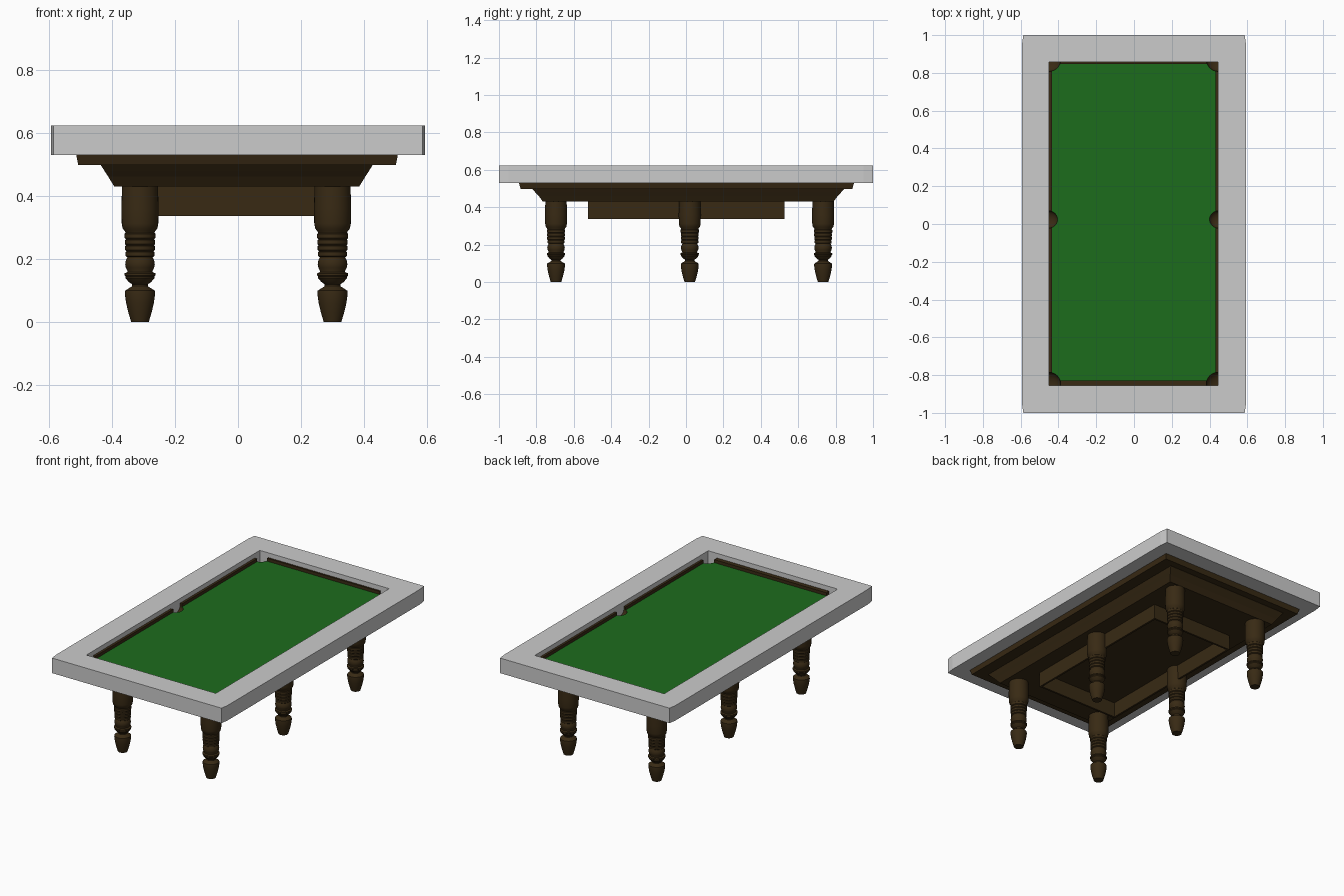
import bpy, bmesh, math
from mathutils import Vector

if "Cube" in bpy.data.objects:
    bpy.data.objects.remove(bpy.data.objects["Cube"])


def material(name, rgb):
    m = bpy.data.materials.new(name)
    m.diffuse_color = (*rgb, 1)
    m.use_nodes = True
    m.node_tree.nodes["Principled BSDF"].inputs["Base Color"].default_value = m.diffuse_color
    return m


WOOD = material("dark_wood", (0.040, 0.023, 0.007))
CLOTH = material("green_cloth", (0.012, 0.15, 0.012))


def finish(name, bm, mat=None):
    bmesh.ops.recalc_face_normals(bm, faces=bm.faces)
    me = bpy.data.meshes.new(name)
    bm.to_mesh(me)
    bm.free()
    ob = bpy.data.objects.new(name, me)
    bpy.context.collection.objects.link(ob)
    if mat:
        me.materials.append(mat)
    return ob


def rect(x0, x1, y0, y1):
    return [(x0, y0), (x1, y0), (x1, y1), (x0, y1)]


def loft(name, loops, mat=None, closed=False):
    """Skin equal-length (outline, z) loops; closed joins last to first, else ends are capped."""
    bm = bmesh.new()
    rings = [[bm.verts.new((x, y, z)) for x, y in pts] for pts, z in loops]
    n = len(rings[0])
    for a, b in zip(rings, rings[1:] + (rings[:1] if closed else [])):
        for i in range(n):
            j = (i + 1) % n
            bm.faces.new((a[i], a[j], b[j], b[i]))
    if not closed:
        bm.faces.new(rings[0])
        bm.faces.new(rings[-1])
    return finish(name, bm, mat)


def ring(name, outer, inner, z0, z1, mat=None):
    return loft(name, [(outer, z0), (outer, z1), (inner, z1), (inner, z0)], mat, True)


def smooth(ob, angle=35):
    bpy.ops.object.select_all(action='DESELECT')
    ob.select_set(True)
    bpy.context.view_layer.objects.active = ob
    bpy.ops.object.shade_smooth_by_angle(angle=math.radians(angle))


# Grey rail frame with slightly clipped corners
outer = [(-0.586, -1), (0.586, -1), (0.593, -0.95), (0.593, 0.95),
         (0.586, 1), (-0.586, 1), (-0.593, 0.95), (-0.593, -0.95)]
IX0, IX1, IY0, IY1 = -0.450, 0.445, -0.855, 0.858
inner = [(IX0, IY0), (IX1, IY0), (IX1, -0.8), (IX1, 0.8),
         (IX1, IY1), (IX0, IY1), (IX0, 0.8), (IX0, -0.8)]
ring("rail_frame", outer, inner, 0.529, 0.623)

# Playing surface and wooden cushion strip
cloth = loft("playing_cloth", [(rect(IX0, IX1, IY0, IY1), z) for z in (0.53, 0.575)], CLOTH)
cushion = ring("cushion_strip", rect(IX0, IX1, IY0, IY1),
               rect(-0.435, 0.431, -0.828, 0.847), 0.574, 0.594, WOOD)

# Pockets: cut holes in cloth and cushion, line each with a bowl
pockets = [(sx, y, r) for sx in (IX0, IX1)
           for y, r in ((-0.847, 0.062), (0.024, 0.045), (0.870, 0.062))]
bm = bmesh.new()
for x, y, r in pockets:
    res = bmesh.ops.create_cone(bm, cap_ends=True, segments=32, radius1=r, radius2=r, depth=0.12)
    bmesh.ops.translate(bm, vec=(x, y, 0.592), verts=res['verts'])
cutter = finish("pocket_cutter", bm)
cutter.hide_render = True
cutter.hide_set(True)
for ob in (cloth, cushion):
    mod = ob.modifiers.new("pockets", 'BOOLEAN')
    mod.operation = 'DIFFERENCE'
    mod.solver = 'EXACT'
    mod.object = cutter

bm = bmesh.new()
for x, y, r in pockets:
    res = bmesh.ops.create_uvsphere(bm, u_segments=32, v_segments=16, radius=r)
    for v in res['verts']:
        v.co = Vector((v.co.x + x, v.co.y + y, v.co.z * 0.65 + 0.574))
for co, no in (((0, 0, 0.574), (0, 0, 1)), ((IX0, 0, 0), (-1, 0, 0)), ((IX1, 0, 0), (1, 0, 0)),
               ((0, IY0, 0), (0, -1, 0)), ((0, IY1, 0), (0, 1, 0))):
    bmesh.ops.bisect_plane(bm, geom=bm.verts[:] + bm.edges[:] + bm.faces[:],
                           plane_co=co, plane_no=no, clear_outer=True)
smooth(finish("pocket_bowls", bm, WOOD))

# Wooden bed plate and moulded apron below the frame
loft("bed_plate", [(rect(-0.507, 0.501, -0.884, 0.889), 0.498),
                   (rect(-0.513, 0.507, -0.893, 0.898), 0.5292)], WOOD)
apron = [(0.389, 0.777, 0.430), (0.408, 0.800, 0.461), (0.419, 0.816, 0.478), (0.431, 0.833, 0.497),
         (0.431, 0.833, 0.499)]
loft("apron", [(rect(-x - 0.004, x - 0.004, 0.012 - y, 0.012 + y), z) for x, y, z in apron], WOOD)

# Hollow box frame under the table
ring("under_frame", rect(-0.29, 0.285, -0.523, 0.527), rect(-0.278, 0.273, -0.511, 0.515),
     0.336, 0.431, WOOD)

# Turned legs
profile = [(0.028, 0), (0.037, 0.03), (0.044, 0.06), (0.048, 0.088), (0.047, 0.099), (0.036, 0.106),
           (0.025, 0.113), (0.025, 0.119), (0.036, 0.127), (0.046, 0.139), (0.046, 0.144),
           (0.049, 0.147), (0.049, 0.154), (0.040, 0.158), (0.040, 0.162), (0.045, 0.172),
           (0.047, 0.183), (0.045, 0.195), (0.040, 0.205), (0.046, 0.209), (0.046, 0.221),
           (0.043, 0.224), (0.047, 0.228), (0.047, 0.240), (0.044, 0.243), (0.048, 0.247),
           (0.048, 0.259), (0.045, 0.262), (0.049, 0.266), (0.049, 0.279), (0.046, 0.282),
           (0.048, 0.288), (0.055, 0.296), (0.058, 0.312), (0.059, 0.36), (0.057, 0.431)]
SEG = 32
circle = [(math.cos(2 * math.pi * i / SEG), math.sin(2 * math.pi * i / SEG)) for i in range(SEG)]
for side, x in (("left", -0.311), ("right", 0.300)):
    for place, y in (("front", -0.695), ("middle", 0.02), ("back", 0.733)):
        leg = loft(f"{place}_{side}_leg",
                   [([(x + r * c, y + r * s) for c, s in circle], z) for r, z in profile], WOOD)
        smooth(leg)
